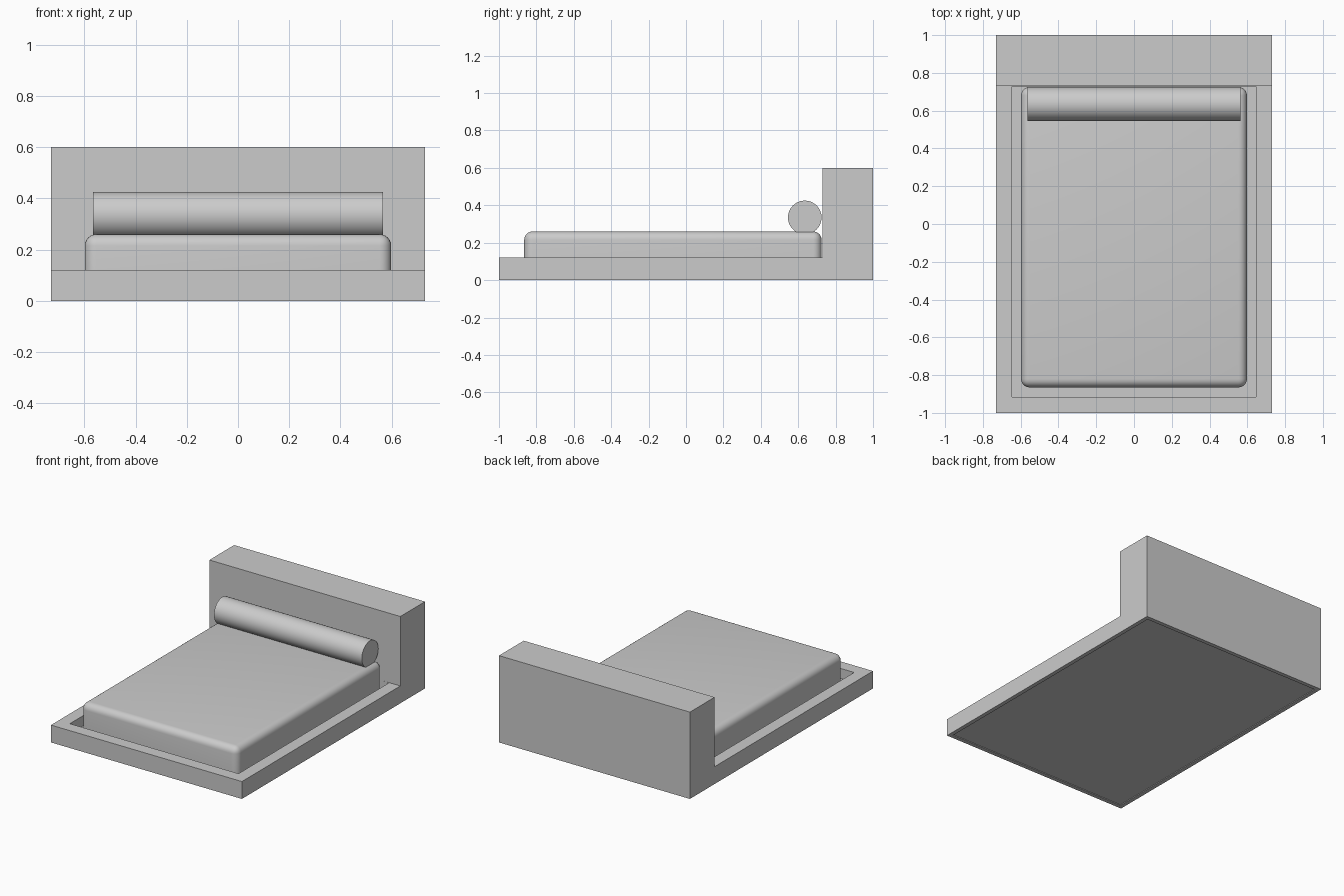
import bpy, bmesh, math

old = bpy.data.objects.get("Cube")
if old:
    bpy.data.objects.remove(old, do_unlink=True)

GREY = (0.6, 0.6, 0.6, 1)
grey = bpy.data.materials.new("plain grey")
grey.use_nodes = True
grey.diffuse_color = GREY
grey.node_tree.nodes["Principled BSDF"].inputs["Base Color"].default_value = GREY


def add_object(name, bm):
    mesh = bpy.data.meshes.new(name)
    bmesh.ops.recalc_face_normals(bm, faces=bm.faces)
    bm.to_mesh(mesh)
    bm.free()
    mesh.materials.append(grey)
    obj = bpy.data.objects.new(name, mesh)
    bpy.context.collection.objects.link(obj)
    return obj


def smooth(obj):
    bpy.ops.object.select_all(action="DESELECT")
    obj.select_set(True)
    bpy.context.view_layer.objects.active = obj
    bpy.ops.object.shade_smooth_by_angle(angle=math.radians(40))


# Bed frame: side profile with tall headboard, extruded across the width
HALF, DECK, WALL = 0.73, 0.12, 0.73
bm = bmesh.new()
profile = [(-1, 0), (1, 0), (1, 0.6), (WALL, 0.6), (WALL, DECK), (-1, DECK)]
side = bm.faces.new([bm.verts.new((-HALF, y, z)) for y, z in profile])
grown = bmesh.ops.extrude_face_region(bm, geom=[side])["geom"]
bmesh.ops.translate(bm, vec=(2 * HALF, 0, 0),
                    verts=[v for v in grown if isinstance(v, bmesh.types.BMVert)])
bmesh.ops.recalc_face_normals(bm, faces=bm.faces)


def flat_face(z):
    return next(f for f in bm.faces
                if abs(f.normal.z) > 0.9 and abs(f.calc_center_median().z - z) < 0.01)


# Mattress well sunk into the deck, reaching back to the headboard
deck = flat_face(DECK)
bmesh.ops.inset_region(bm, faces=[deck], thickness=0.12)
for v in deck.verts:
    if v.co.y > 0:
        v.co.y = WALL - 0.001
floor = bmesh.ops.extrude_discrete_faces(bm, faces=[deck])["faces"][0]
for v in floor.verts:
    v.co.z = 0.05

# Shallow recess under the frame
under = flat_face(0)
bmesh.ops.inset_region(bm, faces=[under], thickness=0.04)
panel = bmesh.ops.extrude_discrete_faces(bm, faces=[under])["faces"][0]
for v in panel.verts:
    v.co.z = 0.005
add_object("bed_frame", bm)

# Mattress with rounded top and corner edges
bm = bmesh.new()
bmesh.ops.create_cube(bm, size=1)
bmesh.ops.scale(bm, vec=(1.196, 1.59, 0.21), verts=bm.verts)
bmesh.ops.translate(bm, vec=(0, -0.07, 0.155), verts=bm.verts)
rounded = [e for e in bm.edges if max(v.co.z for v in e.verts) > 0.2]
bmesh.ops.bevel(bm, geom=rounded, offset=0.045, segments=6, profile=0.5, affect="EDGES")
smooth(add_object("mattress", bm))

# Bolster pillow
bm = bmesh.new()
bmesh.ops.create_cone(bm, cap_ends=True, segments=48, radius1=0.09, radius2=0.09, depth=1.13)
bolster = add_object("bolster", bm)
bolster.rotation_euler.y = math.pi / 2
bolster.location = (0, 0.635, 0.335)
smooth(bolster)
